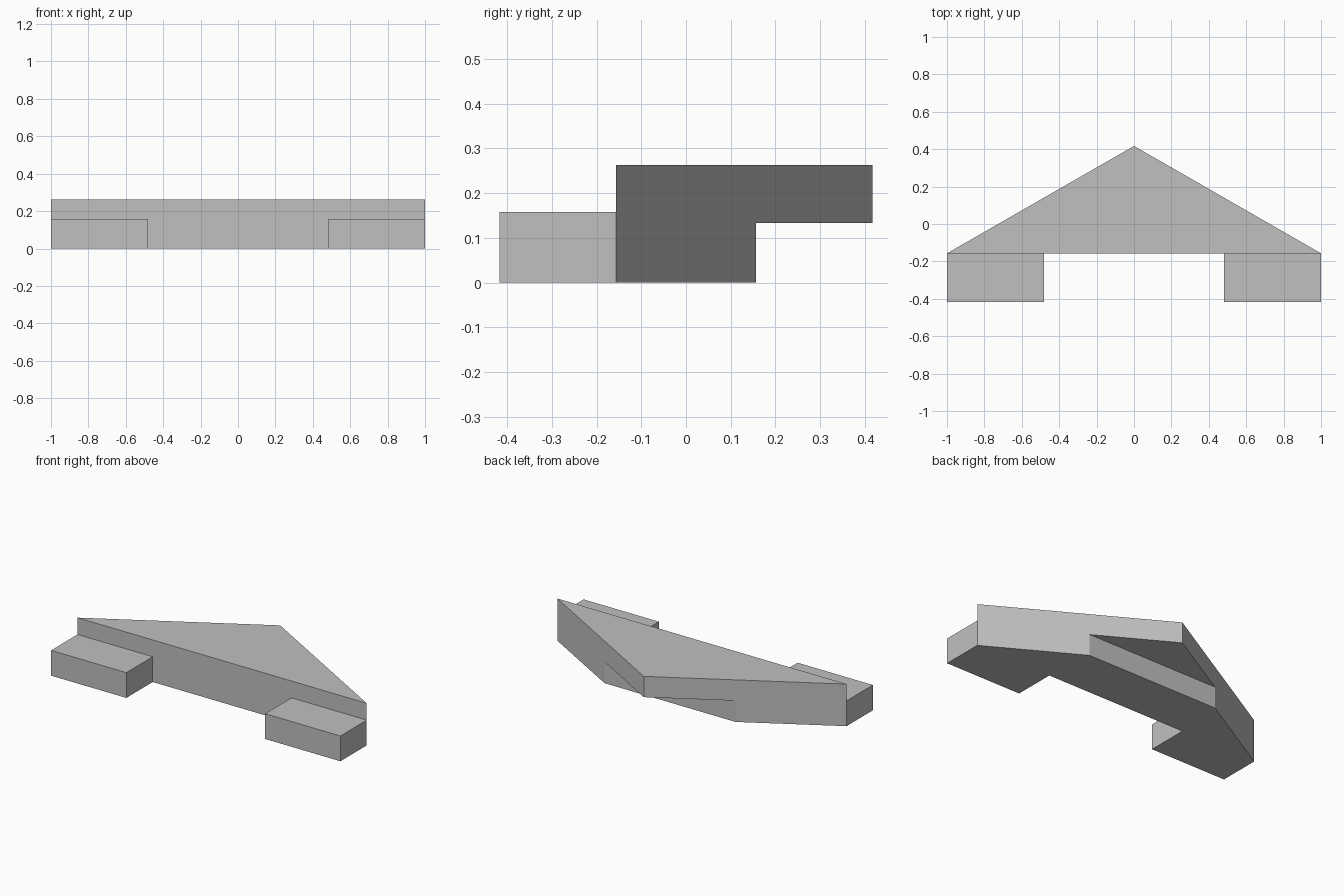
import bpy
import bmesh
from mathutils import Vector

cube = bpy.data.objects.get("Cube")
if cube:
    bpy.data.objects.remove(cube, do_unlink=True)

# Single light grey material
grey = bpy.data.materials.new("light_grey")
grey.use_nodes = True
colour = (0.53, 0.53, 0.53, 1.0)
grey.diffuse_color = colour
grey.node_tree.nodes["Principled BSDF"].inputs["Base Color"].default_value = colour

FRONT, STEP, TIP = -0.157, 0.157, 0.417   # y of front wall, underside step, rear tip
FOOT_FRONT = -0.417
TOP, LEDGE, FOOT_TOP = 0.263, 0.133, 0.158
STEP_X = (TIP - STEP) / (TIP - FRONT)     # half width of the wedge at the step


def add_object(name, bm):
    bmesh.ops.recalc_face_normals(bm, faces=bm.faces[:])
    mesh = bpy.data.meshes.new(name)
    bm.to_mesh(mesh)
    bm.free()
    mesh.materials.append(grey)
    obj = bpy.data.objects.new(name, mesh)
    bpy.context.collection.objects.link(obj)
    return obj


# Triangular wedge with a stepped underside below the rear tip
bm = bmesh.new()
top = [bm.verts.new(p) for p in ((-1, FRONT, TOP), (1, FRONT, TOP), (0, TIP, TOP))]
base = [bm.verts.new((x, FRONT, 0)) for x in (-1, 1)]
step_low = [bm.verts.new((x, STEP, 0)) for x in (-STEP_X, STEP_X)]
step_high = [bm.verts.new((x, STEP, LEDGE)) for x in (-STEP_X, STEP_X)]
tip_low = bm.verts.new((0, TIP, LEDGE))
bm.faces.new(top)
bm.faces.new((base[0], base[1], top[1], top[0]))
bm.faces.new((base[0], step_low[0], step_low[1], base[1]))
bm.faces.new((step_low[0], step_high[0], step_high[1], step_low[1]))
bm.faces.new((step_high[0], tip_low, step_high[1]))
for i in (0, 1):
    bm.faces.new((base[i], step_low[i], step_high[i], tip_low, top[2], top[i]))
add_object("wedge_body", bm)

# Two block feet projecting from the front wall
for name, side in (("right_foot", -1), ("left_foot", 1)):
    bm = bmesh.new()
    bmesh.ops.create_cube(bm, size=1)
    bmesh.ops.scale(bm, vec=Vector((0.52, FRONT - FOOT_FRONT, FOOT_TOP)), verts=bm.verts)
    centre = Vector((side * 0.74, (FRONT + FOOT_FRONT) / 2, FOOT_TOP / 2))
    bmesh.ops.translate(bm, vec=centre, verts=bm.verts)
    add_object(name, bm)
